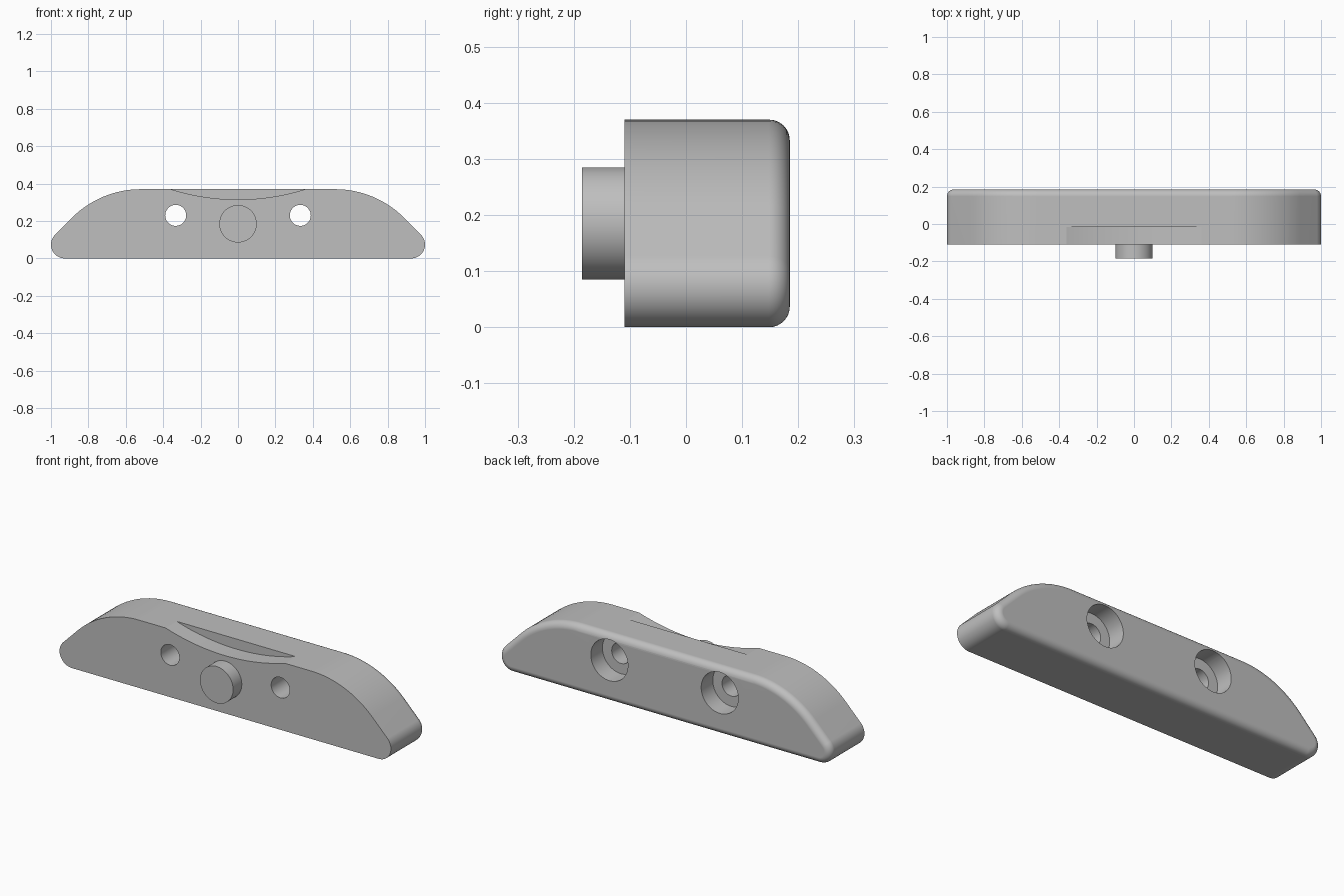
import bpy, bmesh
from math import sin, cos, pi, radians, sqrt, asin
from mathutils import Matrix

if "Cube" in bpy.data.objects:
    bpy.data.objects.remove(bpy.data.objects["Cube"])

FRONT, BACK, HEIGHT = -0.11, 0.185, 0.37
FILLET, TIP_R, SHOULDER_R = 0.037, 0.074, 0.52

grey = bpy.data.materials.new("satin grey")
grey.use_nodes = True
colour = (0.52, 0.52, 0.52, 1)
grey.diffuse_color = colour
grey.node_tree.nodes["Principled BSDF"].inputs["Base Color"].default_value = colour


def make_object(name, bm):
    bmesh.ops.recalc_face_normals(bm, faces=bm.faces)
    mesh = bpy.data.meshes.new(name)
    bm.to_mesh(mesh)
    bm.free()
    mesh.materials.append(grey)
    obj = bpy.data.objects.new(name, mesh)
    bpy.context.collection.objects.link(obj)
    return obj


def loft(name, rings):
    """Join (outline, y) rings of x, z points into a capped solid."""
    bm = bmesh.new()
    loops = [[bm.verts.new((x, y, z)) for x, z in outline] for outline, y in rings]
    for a, b in zip(loops, loops[1:]):
        for i in range(len(a)):
            j = (i + 1) % len(a)
            bm.faces.new((a[i], a[j], b[j], b[i]))
    bm.faces.new(loops[0])
    bm.faces.new(loops[-1])
    return make_object(name, bm)


def cylinder(name, x, z, radius, y0, y1):
    bm = bmesh.new()
    place = Matrix.Translation((x, (y0 + y1) / 2, z)) @ Matrix.Rotation(pi / 2, 4, 'X')
    bmesh.ops.create_cone(bm, cap_ends=True, segments=64, radius1=radius,
                          radius2=radius, depth=y1 - y0, matrix=place)
    return make_object(name, bm)


def arc(cx, cz, r, start, end, steps):
    angles = [radians(start + (end - start) * i / steps) for i in range(steps + 1)]
    return [(cx + r * cos(a), cz + r * sin(a)) for a in angles]


def outline(inset):
    """Side profile: round tip, sloping flank, broad shoulder, mirrored."""
    half = arc(1 - TIP_R, TIP_R, TIP_R - inset, -90, 45, 20)
    half += arc(0.52, HEIGHT - SHOULDER_R, SHOULDER_R - inset, 45, 90, 16)
    return half + [(-x, z) for x, z in reversed(half)]


def smooth(obj):
    bpy.ops.object.select_all(action='DESELECT')
    obj.select_set(True)
    bpy.context.view_layer.objects.active = obj
    bpy.ops.object.shade_smooth_by_angle(angle=radians(15))
    obj.modifiers.new("even shading", 'WEIGHTED_NORMAL').keep_sharp = True


# Body with a rounded back rim
rings = [(outline(0), FRONT)]
for i in range(9):
    a = pi / 2 * i / 8
    rings.append((outline(FILLET * (1 - cos(a))), BACK - FILLET * (1 - sin(a))))
body = loft("handle_body", rings)

# Counterbored screw holes
cutters = []
for x in (-0.333, 0.333):
    cutters.append(cylinder("screw_hole_cutter", x, 0.23, 0.056, -0.3, 0.3))
    cutters.append(cylinder("counterbore_cutter", x, 0.23, 0.112, 0.085, 0.3))

# Shallow curved thumb scoop in the front of the top edge
half_width, sag = 0.36, 0.055
radius = (half_width ** 2 + sag ** 2) / (2 * sag)
centre = HEIGHT - sag + radius
reach = asin(half_width / radius) * 180 / pi + 2
scoop = arc(0, centre, radius, -90 - reach, -90 + reach, 32)
scoop += [(scoop[-1][0], 0.5), (scoop[0][0], 0.5)]
cutters.append(loft("scoop_cutter", [(scoop, -0.3), (scoop, -0.015)]))

bpy.context.view_layer.objects.active = body
for cutter in cutters:
    cutter.hide_render = True
    cut = body.modifiers.new("cut", 'BOOLEAN')
    cut.operation, cut.solver, cut.object = 'DIFFERENCE', 'EXACT', cutter
    bpy.ops.object.modifier_apply(modifier=cut.name)
    bpy.data.objects.remove(cutter)
smooth(body)

# Round locating boss on the front
smooth(cylinder("front_boss", 0, 0.185, 0.1, -0.185, FRONT + 0.01))
